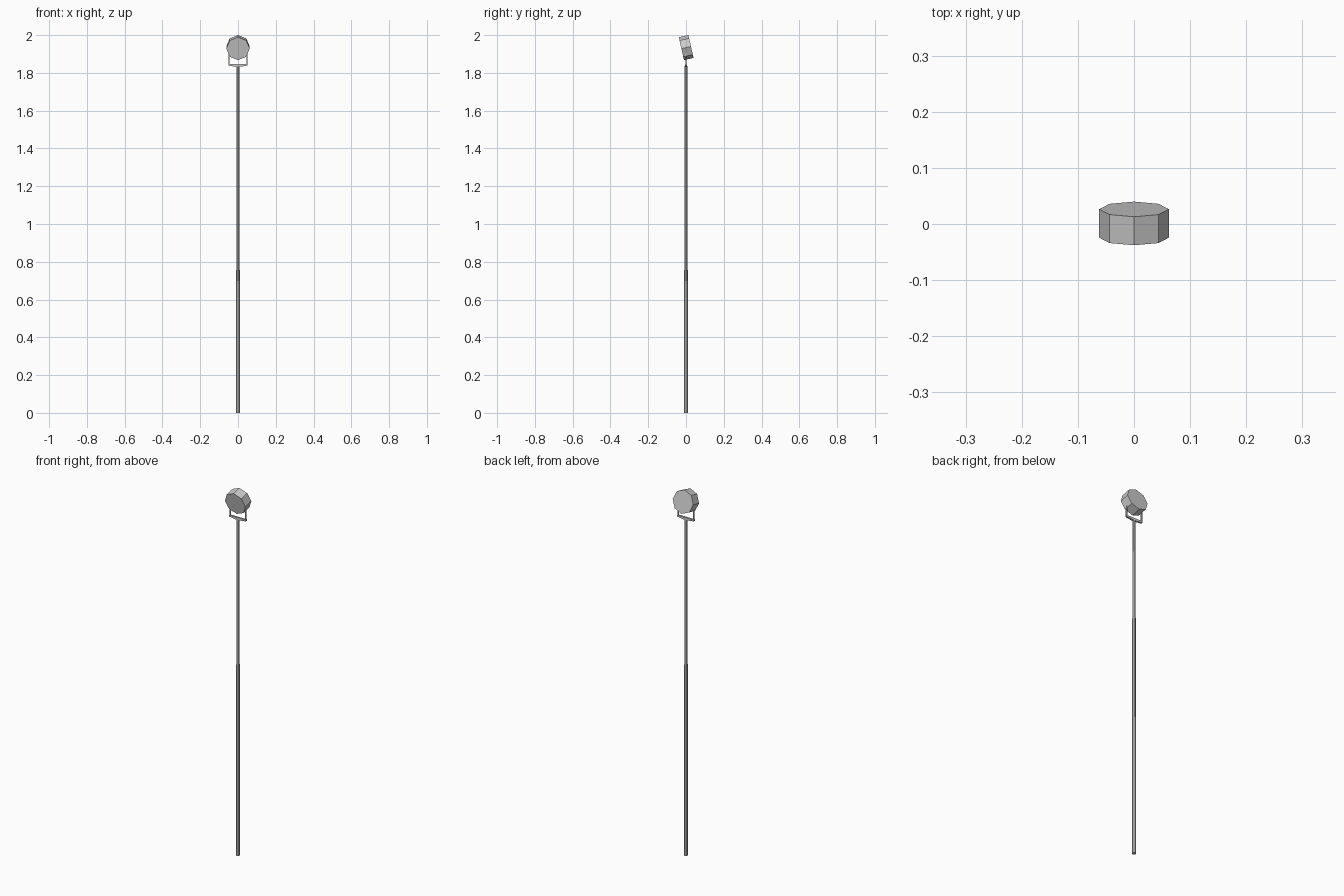
import bpy, bmesh, math

if "Cube" in bpy.data.objects:
    bpy.data.objects.remove(bpy.data.objects["Cube"])

TILT = math.radians(12.6)

def prism(name, sides, r_bottom, r_top, depth, loc, rot=(0, 0, 0)):
    bpy.ops.mesh.primitive_cone_add(vertices=sides, radius1=r_bottom, radius2=r_top,
                                    depth=depth, location=loc, rotation=rot)
    bpy.context.object.name = name
    return bpy.context.object

def box(name, size, loc):
    bpy.ops.mesh.primitive_cube_add(size=1, location=loc)
    ob = bpy.context.object
    ob.name = name
    ob.scale = size
    return ob

# tapered pole
prism("pole", 8, 0.0105, 0.0075, 1.836, (0, 0, 0.918))

# yoke: bar that is thicker in the middle, with two upright arms
profile = [(-0.05, 1.838), (-0.008, 1.832), (0.008, 1.832), (0.05, 1.838),
           (0.05, 1.846), (-0.05, 1.846)]
bm = bmesh.new()
face = bm.faces.new([bm.verts.new((x, -0.005, z)) for x, z in profile])
ext = bmesh.ops.extrude_face_region(bm, geom=[face])
bmesh.ops.translate(bm, vec=(0, 0.01, 0),
                    verts=[v for v in ext["geom"] if isinstance(v, bmesh.types.BMVert)])
bmesh.ops.recalc_face_normals(bm, faces=bm.faces)
mesh = bpy.data.meshes.new("yoke_bar")
bm.to_mesh(mesh)
bm.free()
bpy.context.collection.objects.link(bpy.data.objects.new("yoke_bar", mesh))
for side, s in (("left", -1), ("right", 1)):
    box("yoke_arm_" + side, (0.006, 0.006, 0.085), (s * 0.047, 0, 1.8825))

# octagonal lamp head, facing forward and slightly down
prism("lamp_head", 8, 0.062, 0.062, 0.052, (0, 0.001, 1.934),
      (math.pi / 2 + TILT, 0, 0))
